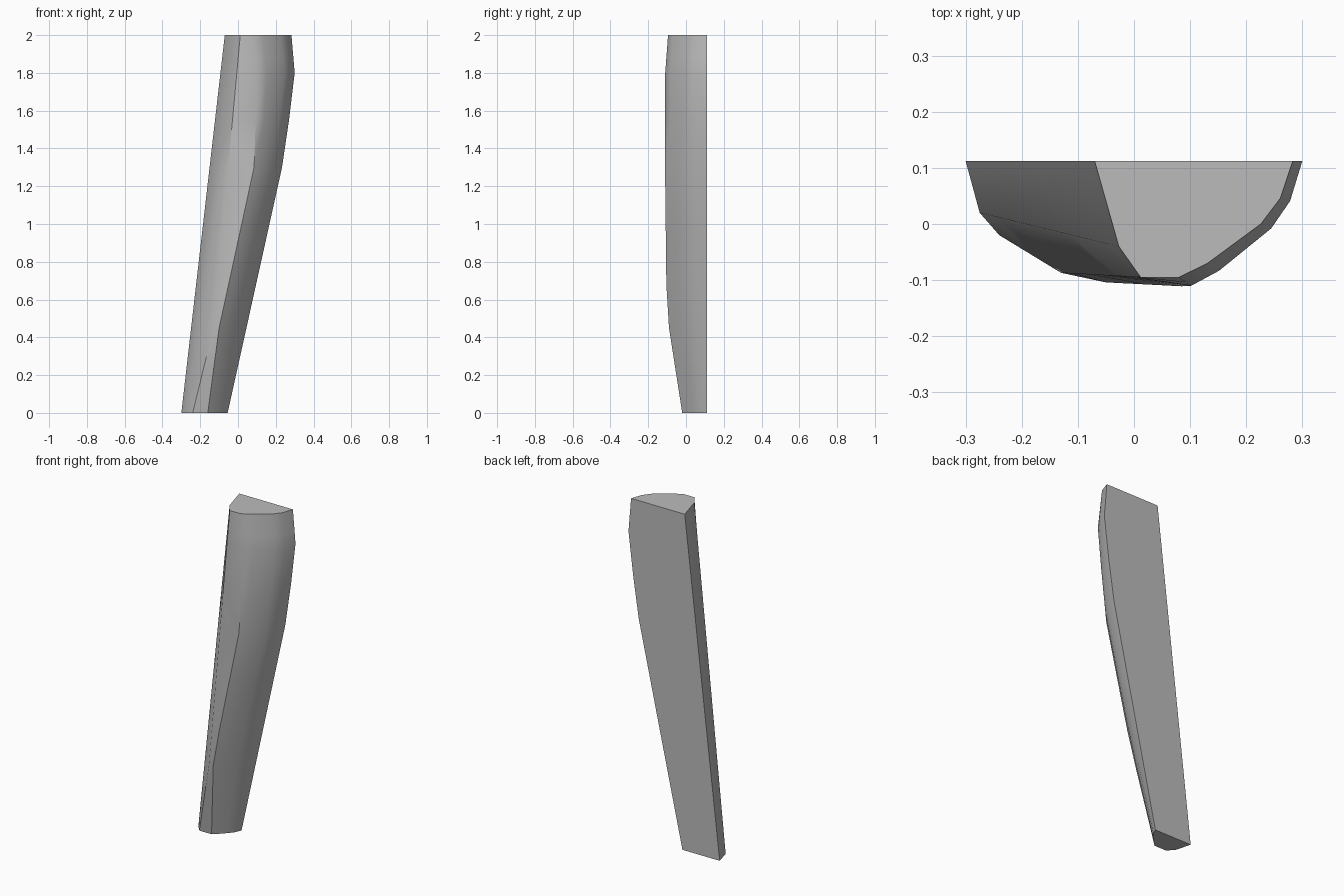
import bpy
import bmesh
import math

cube = bpy.data.objects.get("Cube")
if cube:
    bpy.data.objects.remove(cube, do_unlink=True)

BACK = 0.112
LEVELS = (0, 0.09, 0.24, 0.45, 0.68, 1.0, 1.3, 1.55, 1.8, 1.88, 2.0)

# Ridges running up the shell, each a path of (z, x, y)
SIDE_BACK = ((0, -0.30, BACK), (2, -0.07, BACK))
SIDE_FRONT = ((0, -0.275, 0.02), (2, -0.027, -0.04))
FACE_INNER = ((0, -0.24, -0.02), (0.45, -0.13, -0.087), (2, 0.012, -0.095))
FACE_OUTER = ((0, -0.16, -0.02), (0.45, -0.10, -0.09), (0.68, -0.05, -0.104),
              (1.3, 0.085, -0.111), (1.8, 0.102, -0.11), (2, 0.08, -0.095))
OUTER_BACK = ((0, -0.055, BACK), (0.09, -0.035, BACK), (1.3, 0.233, BACK),
              (1.55, 0.27, BACK), (1.8, 0.30, BACK), (2, 0.283, BACK))

# Rounded outer side as fractions between the two outer ridges
ROUND_LOW = ((0.22, 0.16), (0.58, 0.45), (0.85, 0.72))
ROUND_HIGH = ((0.25, 0.12), (0.72, 0.46), (0.89, 0.68))


def along(path, z):
    """Point of a ridge at height z."""
    for (z0, x0, y0), (z1, x1, y1) in zip(path, path[1:]):
        if z <= z1:
            t = (z - z0) / (z1 - z0)
            return x0 + (x1 - x0) * t, y0 + (y1 - y0) * t
    return path[-1][1:]


def section(z):
    """Cross-section of the shell at height z."""
    a, b = along(FACE_OUTER, z), along(OUTER_BACK, z)
    k = min(z / 1.2, 1)
    pts = [along(p, z) for p in (SIDE_BACK, SIDE_FRONT, FACE_INNER)] + [a]
    for low, high in zip(ROUND_LOW, ROUND_HIGH):
        f = [l + (h - l) * k for l, h in zip(low, high)]
        pts.append((a[0] + (b[0] - a[0]) * f[0], a[1] + (b[1] - a[1]) * f[1]))
    return pts + [b]


# Loft the sections, then close top and bottom
bm = bmesh.new()
rings = [[bm.verts.new((x, y, z)) for x, y in section(z)] for z in LEVELS]
for low, high in zip(rings, rings[1:]):
    n = len(low)
    for i in range(n):
        j = (i + 1) % n
        bm.faces.new((low[i], low[j], high[j], high[i]))
bm.faces.new(rings[0][::-1])
bm.faces.new(rings[-1])
bmesh.ops.recalc_face_normals(bm, faces=bm.faces[:])
mesh = bpy.data.meshes.new("tapered_shell")
bm.to_mesh(mesh)
bm.free()

shell = bpy.data.objects.new("tapered_shell", mesh)
bpy.context.collection.objects.link(shell)

# Single grey finish
grey = bpy.data.materials.new("grey")
grey.use_nodes = True
colour = (0.5, 0.5, 0.5, 1)
grey.diffuse_color = colour
grey.node_tree.nodes["Principled BSDF"].inputs["Base Color"].default_value = colour
mesh.materials.append(grey)

# Smooth the rounded face, keep the rims and back sharp
bpy.ops.object.select_all(action='DESELECT')
shell.select_set(True)
bpy.context.view_layer.objects.active = shell
bpy.ops.object.shade_smooth_by_angle(angle=math.radians(40))
